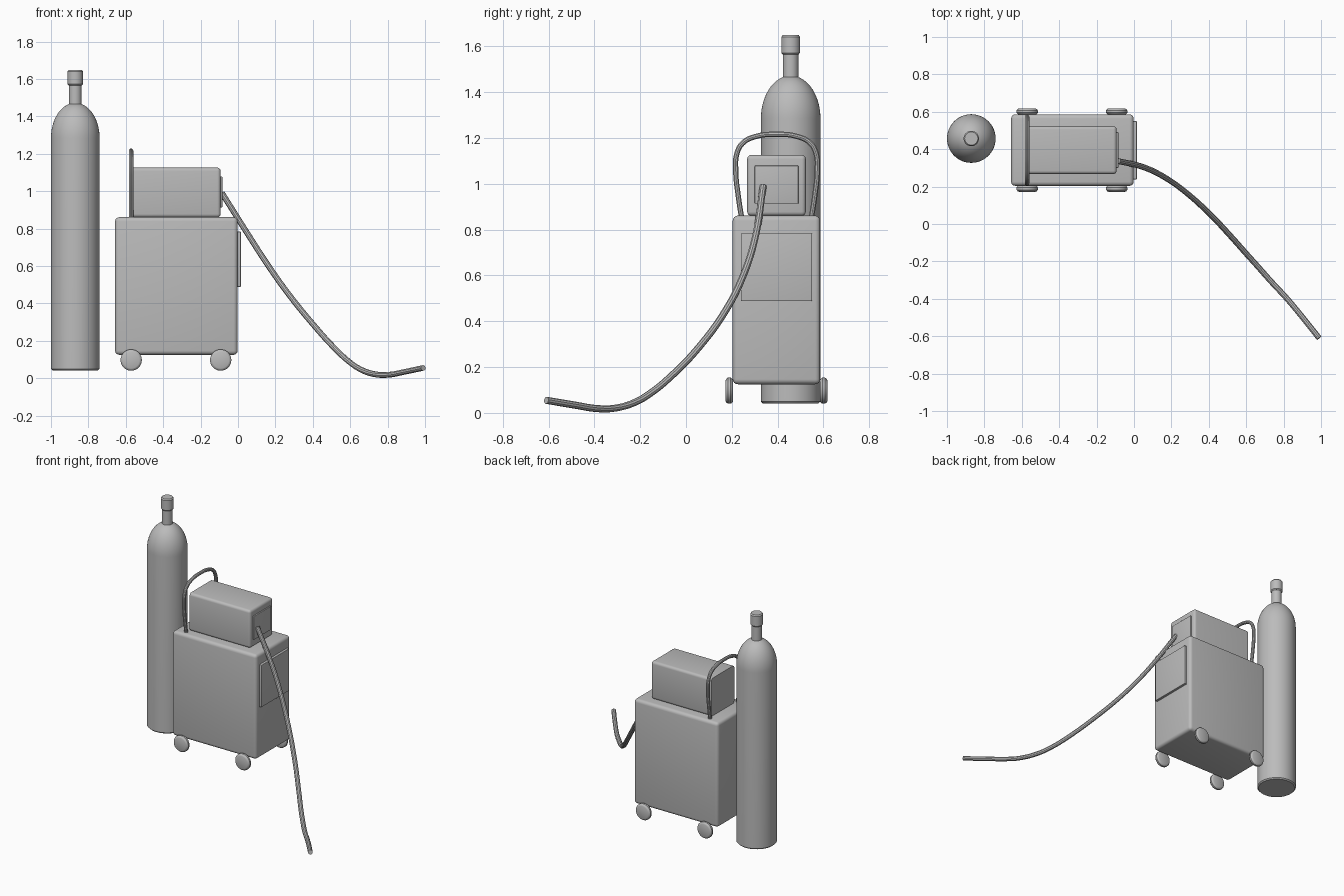
import bpy, bmesh, math
from mathutils import Matrix, Vector

cube = bpy.data.objects.get("Cube")
if cube:
    bpy.data.objects.remove(cube, do_unlink=True)

GREY = (0.5, 0.5, 0.5, 1.0)
metal = bpy.data.materials.new("plain_grey")
metal.use_nodes = True
metal.diffuse_color = GREY
metal.node_tree.nodes["Principled BSDF"].inputs["Base Color"].default_value = GREY


def finish(obj):
    """Assign the material and smooth the rounded surfaces."""
    obj.data.materials.clear()
    obj.data.materials.append(metal)
    bpy.ops.object.select_all(action='DESELECT')
    obj.select_set(True)
    bpy.context.view_layer.objects.active = obj
    if obj.type == 'CURVE':
        bpy.ops.object.convert(target='MESH')
        obj = bpy.context.view_layer.objects.active
    bpy.ops.object.shade_smooth_by_angle(angle=math.radians(35))
    return obj


def mesh_object(name, bm):
    bmesh.ops.recalc_face_normals(bm, faces=bm.faces)
    mesh = bpy.data.meshes.new(name)
    bm.to_mesh(mesh)
    bm.free()
    obj = bpy.data.objects.new(name, mesh)
    bpy.context.collection.objects.link(obj)
    return finish(obj)


def box(name, low, high, radius, sharp_back=False):
    """Rounded box between two corners; the -x face can keep sharp edges."""
    low, high = Vector(low), Vector(high)
    bm = bmesh.new()
    bmesh.ops.create_cube(bm, size=1)
    bmesh.ops.transform(bm, verts=bm.verts, matrix=Matrix.Translation((low + high) / 2)
                        @ Matrix.Diagonal((high - low).to_4d()))
    edges = [e for e in bm.edges
             if not sharp_back or max(v.co.x for v in e.verts) > low.x + 0.001]
    bmesh.ops.bevel(bm, geom=edges, offset=radius, segments=4, profile=0.5,
                    affect='EDGES', clamp_overlap=True)
    return mesh_object(name, bm)


def lathe(name, profile, matrix, steps=48):
    """Spin an (r, z) profile about z, then place it."""
    bm = bmesh.new()
    verts = [bm.verts.new((r, 0, z)) for r, z in profile]
    edges = [bm.edges.new(pair) for pair in zip(verts, verts[1:])]
    bmesh.ops.spin(bm, geom=verts + edges, cent=(0, 0, 0), axis=(0, 0, 1),
                   angle=math.tau, steps=steps, use_duplicate=False)
    bmesh.ops.remove_doubles(bm, verts=bm.verts, dist=0.0001)
    bmesh.ops.transform(bm, verts=bm.verts, matrix=matrix)
    return mesh_object(name, bm)


def tube(name, points, radius):
    """Smooth round tube through the points."""
    curve = bpy.data.curves.new(name, 'CURVE')
    curve.dimensions = '3D'
    curve.bevel_depth = radius
    curve.bevel_resolution = 3
    curve.resolution_u = 8
    curve.use_fill_caps = True
    spline = curve.splines.new('BEZIER')
    spline.bezier_points.add(len(points) - 1)
    for bp, co in zip(spline.bezier_points, points):
        bp.co = co
        bp.handle_left_type = bp.handle_right_type = 'AUTO'
    obj = bpy.data.objects.new(name, curve)
    bpy.context.collection.objects.link(obj)
    return finish(obj)


# Gas cylinder with domed shoulder, neck and valve cap
R, SHOULDER, NECK = 0.13, 1.285, 0.034
dome_end = math.acos(NECK / R)
dome = [(R * math.cos(dome_end * i / 14), SHOULDER + 0.187 * math.sin(dome_end * i / 14))
        for i in range(15)]
tank_at = Matrix.Translation((-0.87, 0.457, 0))
lathe("gas_cylinder", [(0, 0.042), (R - 0.008, 0.042), (R, 0.05)] + dome
      + [(NECK, 1.57), (0, 1.57)], tank_at)
lathe("valve_cap", [(0, 1.565), (0.035, 1.565), (0.041, 1.572), (0.041, 1.641),
                    (0.035, 1.649), (0, 1.649)], tank_at)

# Cabinet and the feeder unit on top, each with a raised end panel
MID_Y = 0.395
box("cabinet", (-0.657, 0.204, 0.125), (-0.002, 0.586, 0.861), 0.022)
box("cabinet_panel", (-0.01, 0.239, 0.488), (0.015, 0.55, 0.784), 0.003)
box("feeder_box", (-0.563, 0.267, 0.86), (-0.093, 0.523, 1.126), 0.018, sharp_back=True)
box("feeder_panel", (-0.1, 0.3, 0.913), (-0.084, 0.491, 1.079), 0.003)

# Four wheels on the cabinet sides
for side, label in ((-1, "front"), (1, "back")):
    for x, end in ((-0.571, "right"), (-0.0925, "left")):
        place = (Matrix.Translation((x, MID_Y + side * 0.206, 0.097))
                 @ Matrix.Rotation(math.pi / 2, 4, 'X'))
        lathe(f"wheel_{label}_{end}",
              [(0, -0.017), (0.044, -0.017), (0.051, -0.014), (0.057, -0.006),
               (0.057, 0.006), (0.051, 0.014), (0.044, 0.017), (0, 0.017)], place, 32)

# Arched push handle, mirrored about its middle
half = [(0.152, 0.85), (0.166, 0.94), (0.178, 1.06), (0.172, 1.135),
        (0.145, 1.18), (0.085, 1.208)]
arch = [(-d, z) for d, z in half] + [(0, 1.216)] + [(d, z) for d, z in reversed(half)]
tube("push_handle", [(-0.572, MID_Y + d, z) for d, z in arch], 0.012)

# Hose falling from the feeder panel to the floor
tube("hose", [(-0.086, 0.337, 0.99), (0.056, 0.302, 0.765), (0.163, 0.25, 0.6),
              (0.27, 0.175, 0.45), (0.404, 0.055, 0.285), (0.517, -0.065, 0.16),
              (0.597, -0.155, 0.086), (0.66, -0.225, 0.045), (0.74, -0.315, 0.02),
              (0.81, -0.39, 0.019), (0.89, -0.485, 0.034), (0.99, -0.61, 0.055)], 0.0155)
